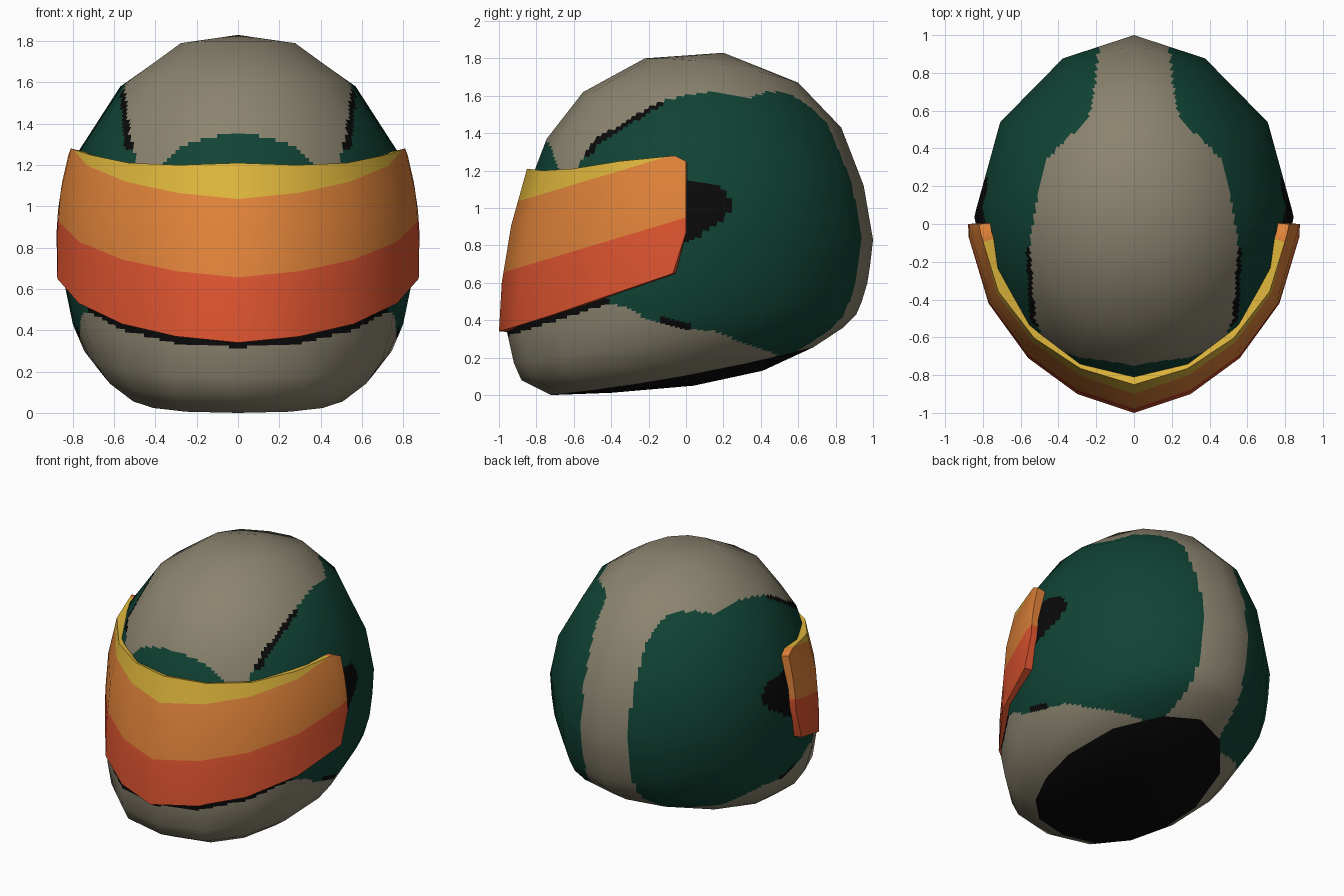
import bpy, bmesh, math
from mathutils import Vector
from mathutils.bvhtree import BVHTree
from mathutils.interpolate import poly_3d_calc

if "Cube" in bpy.data.objects:
    bpy.data.objects.remove(bpy.data.objects["Cube"])


def mat(name, rgb):
    m = bpy.data.materials.new(name)
    m.diffuse_color = (*rgb, 1)
    m.use_nodes = True
    m.node_tree.nodes["Principled BSDF"].inputs["Base Color"].default_value = m.diffuse_color
    return m


BEIGE, GREEN, BLACK = 0, 1, 2
shell_mats = [mat("beige", (0.26, 0.23, 0.16)), mat("dark_green", (0.0055, 0.056, 0.035)),
              mat("black", (0.003, 0.003, 0.003))]
visor_mats = [mat("orange", (0.76, 0.23, 0.042)), mat("yellow", (0.74, 0.47, 0.045)),
              mat("red", (0.74, 0.09, 0.03))]


def table(points, v):
    """Piecewise linear lookup."""
    if v <= points[0][0]:
        return points[0][1]
    for (a, fa), (b, fb) in zip(points, points[1:]):
        if v <= b:
            return fa + (fb - fa) * (v - a) / (b - a)
    return points[-1][1]


def finish(bm, name, mats):
    me = bpy.data.meshes.new(name)
    bm.to_mesh(me)
    for m in mats:
        me.materials.append(m)
    ob = bpy.data.objects.new(name, me)
    bpy.context.collection.objects.link(ob)
    return ob


# ---- Shell: tilted oval rings (front y, z, back y, z, half width, side z, front roundness)
RINGS = [
    (-.22, 1.80, .60, 1.67, .30, 1.77, 1.0),
    (-.55, 1.62, .83, 1.43, .57, 1.58, 1.0),
    (-.745, 1.37, .95, 1.12, .77, 1.27, 1.05),
    (-.84, 1.12, 1.0, .83, .835, 1.0, 1.1),
    (-.91, .85, .985, .70, .845, .80, 1.1),
    (-.95, .60, .97, .60, .835, .60, 1.1),
    (-.96, .35, .94, .50, .80, .43, 1.0),
    (-.92, .17, .91, .43, .745, .30, .85),
    (-.88, .08, .84, .36, .66, .19, .8),
    (-.72, .00, .68, .255, .54, .10, .8),
    (-.40, .012, .41, .13, .25, .06, .9),
]
half = [0, 22.5, 45, 67.5, 90, 120, 150]
angles = half + [180] + [360 - a for a in reversed(half[1:])]

bm = bmesh.new()
loops = []
for yf, zf, yb, zb, w, zs, p in RINGS:
    loop = []
    for a in angles:
        t = math.radians(a)
        s, c = math.sin(t), math.cos(t)
        k = (1 - c) / 2
        x = math.copysign(abs(s) ** (p if c > 0 else 1.15) * w, s) if a not in (0, 180) else 0
        z = zf + (zb - zf) * k + (zs - (zf + zb) / 2) * s * s
        loop.append(bm.verts.new((x, yf + (yb - yf) * k, z)))
    loops.append(loop)
n = len(angles)
top, low = bm.verts.new((0, .2, 1.83)), bm.verts.new((0, .04, .05))
for i in range(n):
    j = (i + 1) % n
    bm.faces.new((top, loops[0][i], loops[0][j]))
    for r in range(len(RINGS) - 1):
        f = bm.faces.new((loops[r][i], loops[r + 1][i], loops[r + 1][j], loops[r][j]))
        f.material_index = BLACK if r == len(RINGS) - 2 else GREEN
    bm.faces.new((loops[-1][j], loops[-1][i], low)).material_index = BLACK
bmesh.ops.recalc_face_normals(bm, faces=bm.faces[:])
bm.normal_update()
coarse = bm.copy()
coarse.normal_update()
coarse.faces.ensure_lookup_table()
tree = BVHTree.FromBMesh(coarse)
bmesh.ops.subdivide_edges(bm, edges=bm.edges[:], cuts=13, use_grid_fill=True)

# ---- Paint scheme of the shell
CROWN = [(-.8, .41), (-.7, .43), (-.6, .48), (-.5, .525), (-.1, .55), (0, .535), (.3, .48),
         (.36, .45), (.55, .25), (.62, .22), (1, .18)]
BROW = [(0, 1.36), (.15, 1.33), (.3, 1.28), (.36, 1.2), (.4, 1.1)]
CHIN = [(-1, .30), (-.6, .43), (-.41, .49), (-.3, .46), (-.2, .40), (0, .35), (.15, .345),
        (.3, .28), (.48, .22)]


def paint(c):
    x, y, z = abs(c.x), c.y, c.z
    chin = table(CHIN, y)
    if y < .48 and z < chin:
        return BEIGE
    if y < -.42 and z < 1.08:                       # opening behind the visor
        return BLACK
    if -.15 < y < .03 and z < chin + .035:
        return BLACK
    if x > .6 and y > -.3:                          # visor hinge
        if math.hypot(max(y - .12, 0), z - 1.02) < .118 and y > -.2:
            return BLACK
        if math.hypot(y, z - .95) < .13:
            return BLACK
    edge = table(CROWN, y)
    if y < 0 and z < 1.15:
        return GREEN
    if x < edge:
        return GREEN if y < -.4 and z < table(BROW, x) else BEIGE
    if x < edge + .025 and -.68 < y < -.12 and z > 1.28:
        return BLACK
    return GREEN


for f in bm.faces:
    f.smooth = True
    if f.material_index != BLACK:
        f.material_index = paint(f.calc_center_median())

# Keep the smooth shading of the coarse form
normals = []
for v in bm.verts:
    _, _, idx, _ = tree.find_nearest(v.co)
    vs = coarse.faces[idx].verts
    ws = poly_3d_calc([q.co for q in vs], v.co)
    nn = Vector((0, 0, 0))
    for q, wt in zip(vs, ws):
        nn += q.normal * wt
    normals.append(nn.normalized())
shell = finish(bm, "helmet_shell", shell_mats)
shell.data.normals_split_custom_set_from_vertices(normals)

# ---- Visor: curved band (x, y, bottom z, top z), leaning back towards the top
COLS = [(0, -1, .34, 1.21), (.3, -.9, .37, 1.20), (.56, -.71, .43, 1.21),
        (.77, -.42, .53, 1.25), (.875, -.07, .65, 1.28), (.88, 0, .87, 1.25)]
cols = [(-x, y, b, t) for x, y, b, t in reversed(COLS[1:])] + COLS
ROWS = [0, .3, .65, 1]
bv = bmesh.new()
grid = []
for u in ROWS:
    row = []
    for x, y, b, t in cols:
        z = b + (t - b) * u
        sx = table([(.85, 1), (1.05, .985), (1.28, .925)], z)
        sy = table([(0, 1), (.3, .985), (.65, .935), (1, .85)], u)
        row.append(bv.verts.new((x * sx, y * sy, z)))
    grid.append(row)
for r in range(len(ROWS) - 1):
    for i in range(len(cols) - 1):
        bv.faces.new((grid[r][i], grid[r][i + 1], grid[r + 1][i + 1], grid[r + 1][i]))

# Colour bands are cut along two tilted planes
UP = Vector((0, -.3, 1))
HI, LO = Vector((0, -.9, 1.035)), Vector((0, -.98, .655))
for p in (HI, LO):
    bmesh.ops.bisect_plane(bv, geom=bv.verts[:] + bv.edges[:] + bv.faces[:],
                           plane_co=p, plane_no=UP, dist=1e-4)
for f in bv.faces:
    c = f.calc_center_median()
    f.material_index = 1 if (c - HI).dot(UP) > 0 else 2 if (c - LO).dot(UP) < 0 else 0
visor = finish(bv, "visor", visor_mats)
bpy.context.view_layer.objects.active = visor
visor.select_set(True)
solid = visor.modifiers.new("thickness", 'SOLIDIFY')
solid.thickness, solid.offset = .06, -1
bpy.ops.object.modifier_apply(modifier=solid.name)
bpy.ops.object.shade_smooth_by_angle(angle=math.radians(40))
